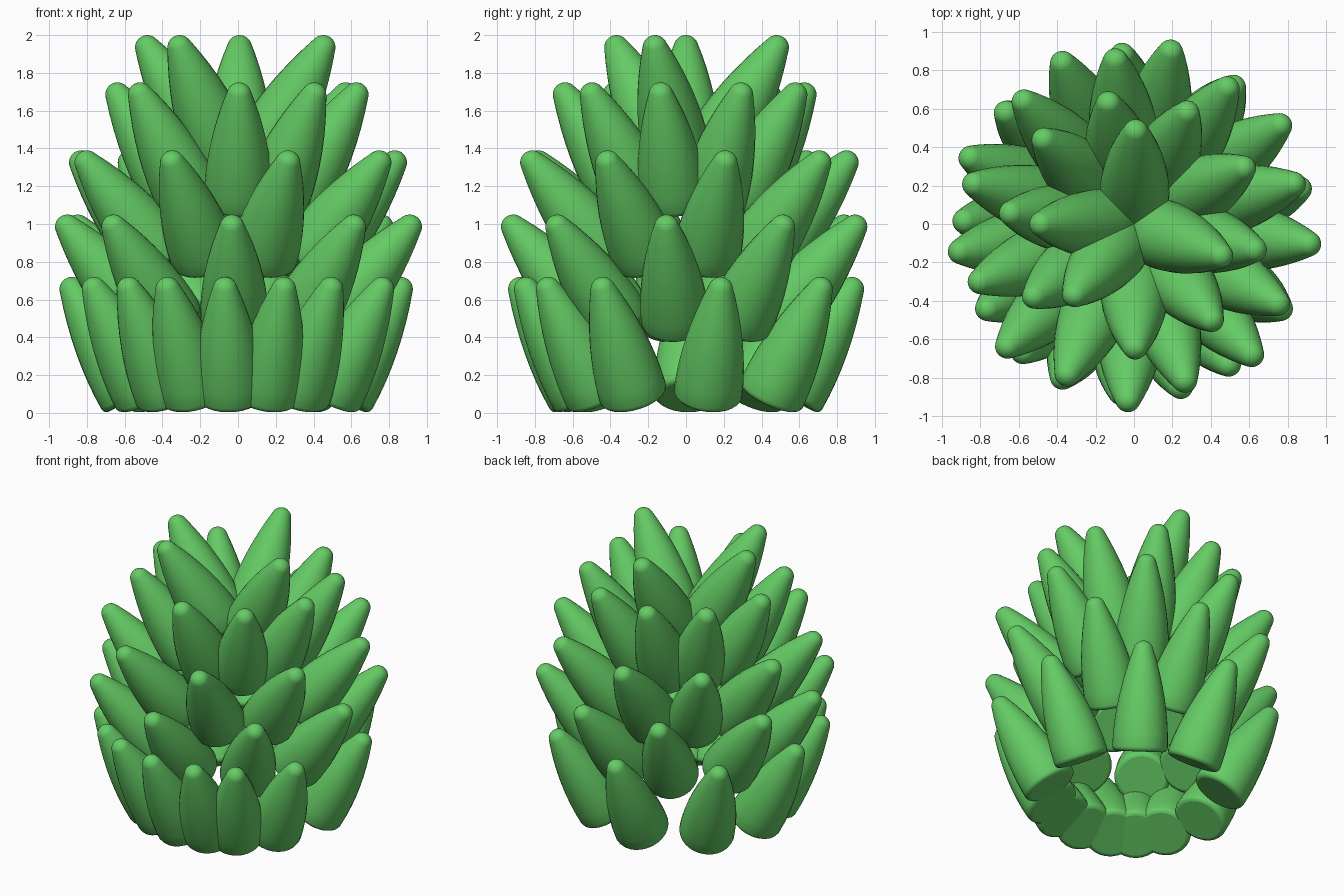
import bpy
from math import sin, cos, pi, radians, atan
from mathutils import Matrix

if "Cube" in bpy.data.objects:
    bpy.data.objects.remove(bpy.data.objects["Cube"])

SEG = 28
LEN, BASE_R, TIP_R = 0.66, 0.182, 0.065   # base to tip-ball centre, radii
POWER = 1.9                               # bulge of the taper

# leaf profile: flat base with rounded rim, bulging taper, ball tip
rim = 0.03
profile = [(BASE_R - rim + rim * sin(t), rim - rim * cos(t)) for t in (0, pi / 6, pi / 3, pi / 2)]
alpha = atan((BASE_R - TIP_R) * POWER / LEN)
end_r, end_z = TIP_R * cos(alpha), LEN + TIP_R * sin(alpha)
for k in range(1, 8):
    u = k / 8
    profile.append((end_r + (BASE_R - end_r) * (1 - u ** POWER), rim + (end_z - rim) * u))
profile += [(TIP_R * cos(alpha + k * (pi / 2 - alpha) / 6),
             LEN + TIP_R * sin(alpha + k * (pi / 2 - alpha) / 6)) for k in range(6)]

verts = [(r * cos(2 * pi * i / SEG), r * sin(2 * pi * i / SEG), z)
         for r, z in profile for i in range(SEG)]
faces = [[j * SEG + i, j * SEG + (i + 1) % SEG, (j + 1) * SEG + (i + 1) % SEG, (j + 1) * SEG + i]
         for j in range(len(profile) - 1) for i in range(SEG)]
top = (len(profile) - 1) * SEG
verts.append((0, 0, LEN + TIP_R))
faces += [[top + i, top + (i + 1) % SEG, len(verts) - 1] for i in range(SEG)]
faces.append(list(range(SEG))[::-1])

leaf = bpy.data.meshes.new("leaf")
leaf.from_pydata(verts, [], faces)
leaf.polygons.foreach_set("use_smooth", [True] * (len(faces) - 1) + [False])
green = bpy.data.materials.new("leaf_green")
green.diffuse_color = (0.13, 0.60, 0.13, 1)
green.use_nodes = True
green.node_tree.nodes["Principled BSDF"].inputs["Base Color"].default_value = green.diffuse_color
leaf.materials.append(green)

# tiers: name, tip height, tip radius, outward lean, leaf directions
tiers = [
    ("crown_leaf", 2.00, 0.48, 31, (89, 180, 230, 340)),
    ("upper_leaf", 1.75, 0.64, 31, (27, 64.5, 102, 137, 175, 216, 270.5, 309, 348)),
    ("middle_leaf", 1.39, 0.855, 40, (14, 55.5, 96.5, 132, 166, 200.5, 246, 288, 331)),
    ("lower_leaf", 1.05, 0.915, 40, (34, 78, 114, 158, 189, 224, 268, 312, 353.5)),
    ("bottom_leaf", 0.72, 0.88, 30,
     (12, 54, 94, 139, 179, 210, 229, 245, 265.5, 286, 304, 330)),
]
for name, z, r, lean, angles in tiers:
    t = radians(lean)
    base = Matrix.Translation((r - LEN * sin(t), 0, z - TIP_R - LEN * cos(t)))
    for a in angles:
        ob = bpy.data.objects.new(name, leaf)
        ob.matrix_world = Matrix.Rotation(radians(a), 4, 'Z') @ base @ Matrix.Rotation(t, 4, 'Y')
        bpy.context.collection.objects.link(ob)
